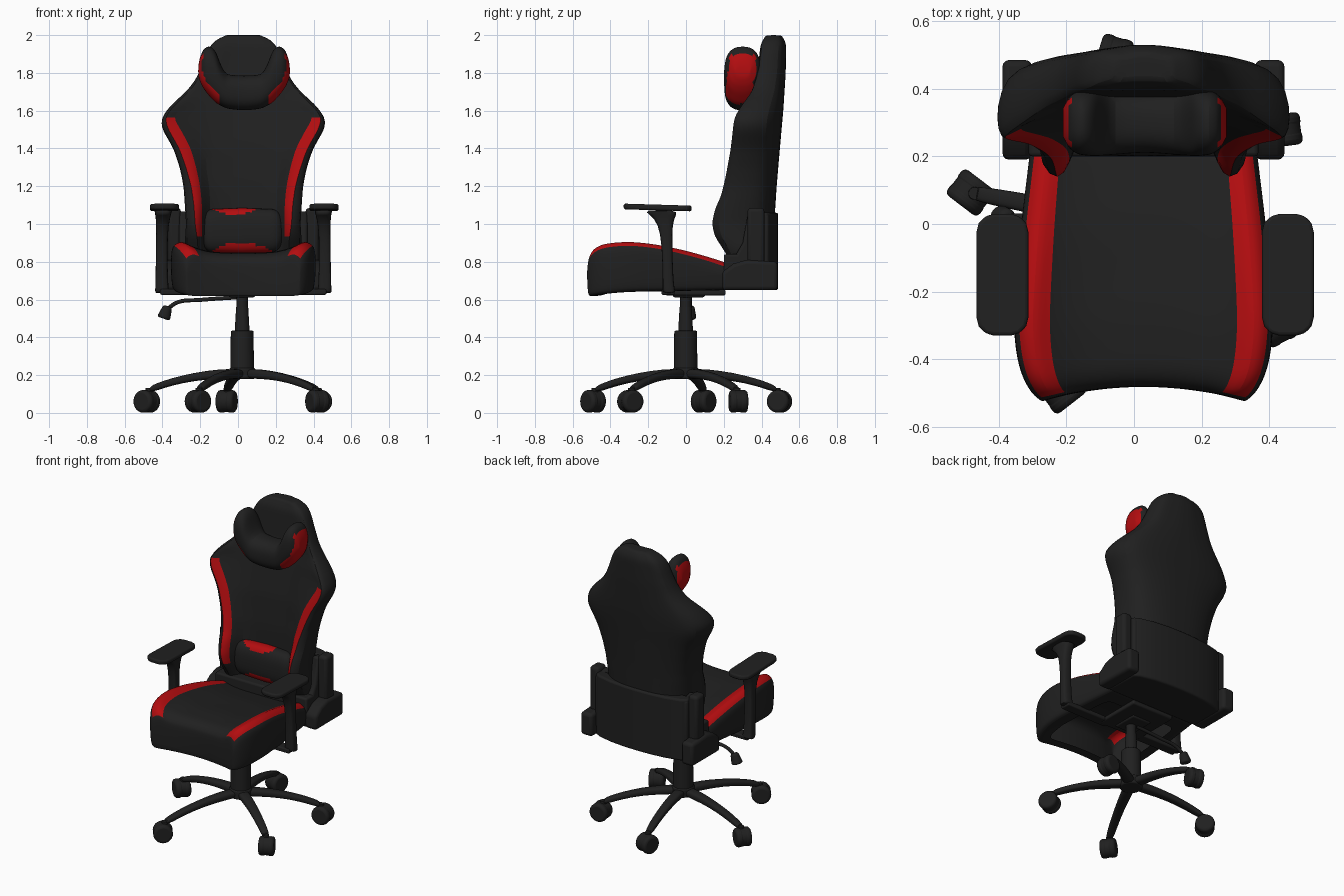
import bpy, bmesh, math
from mathutils import Vector, Matrix

if "Cube" in bpy.data.objects:
    bpy.data.objects.remove(bpy.data.objects["Cube"])

CX = 0.028  # symmetry plane of the upholstery


def material(name, rgb):
    m = bpy.data.materials.new(name)
    m.diffuse_color = (*rgb, 1)
    m.use_nodes = True
    m.node_tree.nodes["Principled BSDF"].inputs["Base Color"].default_value = m.diffuse_color
    return m


MATS = [material("black", (0.0145, 0.0145, 0.0145)), material("red", (0.45, 0.004, 0.005))]


def finish(name, bm, subsurf=0, bevel=0, angle=40):
    bmesh.ops.recalc_face_normals(bm, faces=bm.faces)
    me = bpy.data.meshes.new(name)
    bm.to_mesh(me)
    bm.free()
    ob = bpy.data.objects.new(name, me)
    bpy.context.collection.objects.link(ob)
    for m in MATS:
        me.materials.append(m)
    if bevel:
        b = ob.modifiers.new("bevel", 'BEVEL')
        b.width, b.segments, b.limit_method = bevel, 3, 'ANGLE'
    if subsurf:
        s = ob.modifiers.new("subsurf", 'SUBSURF')
        s.levels = s.render_levels = subsurf
    bpy.ops.object.select_all(action='DESELECT')
    ob.select_set(True)
    bpy.context.view_layer.objects.active = ob
    bpy.ops.object.shade_smooth_by_angle(angle=math.radians(angle))
    return ob


def loft(name, rings, rule=None, subsurf=1, dx=0.0):
    """Skin closed rings; rule(face, row, col) gives the material, -1 removes the face."""
    bm = bmesh.new()
    vs = [[bm.verts.new((p[0] + dx, p[1], p[2])) for p in r] for r in rings]
    n, info = len(rings[0]), []
    for i in range(len(vs) - 1):
        for j in range(n):
            k = (j + 1) % n
            info.append((bm.faces.new((vs[i][j], vs[i][k], vs[i + 1][k], vs[i + 1][j])), i, j))
    for r in (vs[0], vs[-1]):
        for i in range(n // 2 - 1):
            info.append((bm.faces.new((r[i], r[i + 1], r[n - 2 - i], r[n - 1 - i])), -1, -1))
    bmesh.ops.recalc_face_normals(bm, faces=bm.faces)
    dead = []
    if rule:
        for f, i, j in info:
            m = rule(f, i, j)
            if m < 0:
                dead.append(f)
            else:
                f.material_index = m
    bmesh.ops.delete(bm, geom=dead, context='FACES_ONLY')
    return finish(name, bm, subsurf)


def lerp(t, x):
    """Read a value from a small table of (position, value)."""
    for (a, u), (b, v) in zip(t, t[1:]):
        if x <= b:
            return u + (v - u) * max(0, (x - a) / (b - a))
    return t[-1][1]


def sym(top, bot):
    """Mirror half sections (top: centre outward, bot: outer inward) into one ring."""
    m = lambda p: (-p[0], p[1], p[2])
    return [m(p) for p in top[:0:-1]] + top + bot + [m(p) for p in bot[-2::-1]]


def oval(n=16, e=0.8):
    out = []
    for i in range(n):
        a = 2 * math.pi * (i + 0.5) / n
        c, s = math.cos(a), math.sin(a)
        out.append((math.copysign(abs(c) ** e, c), math.copysign(abs(s) ** e, s)))
    return out


def box(name, x0, x1, y0, y1, z0, z1, bevel=0.012):
    bm = bmesh.new()
    bmesh.ops.create_cube(bm, size=1, matrix=Matrix.Translation(((x0 + x1) / 2, (y0 + y1) / 2, (z0 + z1) / 2))
                          @ Matrix.Diagonal((abs(x1 - x0), y1 - y0, z1 - z0, 1)))
    return finish(name, bm, bevel=bevel)


def prism(name, pts, offset, bevel):
    bm = bmesh.new()
    f = bm.faces.new([bm.verts.new(p) for p in pts])
    ext = bmesh.ops.extrude_face_region(bm, geom=[f], use_keep_orig=True)
    bmesh.ops.translate(bm, verts=[v for v in ext["geom"] if isinstance(v, bmesh.types.BMVert)], vec=offset)
    return finish(name, bm, bevel=bevel)


def cyl(name, p, r1, r2, depth, axis=(0, 0, 1), bevel=0.0):
    bm = bmesh.new()
    rot = Vector(axis).to_track_quat('Z', 'Y').to_matrix().to_4x4()
    bmesh.ops.create_cone(bm, cap_ends=True, segments=28, radius1=r1, radius2=r2, depth=depth,
                          matrix=Matrix.Translation(p) @ rot)
    return finish(name, bm, bevel=bevel)


# Backrest: winged shell lofted upward, red bolster stripes
W = [(.76, .29), (.87, .315), (1, .305), (1.2, .318), (1.3, .338), (1.4, .372), (1.5, .43), (1.55, .441), (1.62, .395),
     (1.7, .305), (1.76, .255), (1.85, .215), (1.93, .185), (1.97, .155), (2.0, .09)]
YF = [(.76, .25), (.87, .185), (.93, .14), (1, .122), (1.08, .14), (1.15, .175), (1.25, .2), (1.4, .228), (1.56, .245),
      (1.62, .28), (1.7, .345), (1.8, .378), (1.95, .4), (2.0, .43)]
YC = [(.76, .3), (1, .28), (1.2, .285), (1.4, .305), (1.6, .345), (1.75, .375), (1.95, .398), (2.0, .425)]
YB = [(.76, .455), (1, .467), (1.2, .48), (1.4, .497), (1.6, .515), (1.8, .528), (1.96, .53), (2.0, .505)]
RI = [(.9, .222), (1.1, .217), (1.2, .225), (1.3, .245), (1.4, .28), (1.5, .345), (1.55, .392), (1.575, .412)]
RO = [(.9, .228), (1, .252), (1.1, .26), (1.2, .278), (1.3, .31), (1.4, .346), (1.5, .402), (1.575, .42)]


def back_ring(z):
    w, f, c, b = lerp(W, z), lerp(YF, z), lerp(YC, z), lerp(YB, z)
    ri, ro = min(lerp(RI, z), .84 * w if z > 1.6 else .92 * w), min(lerp(RO, z), .955 * w)
    inn, d = min(.205, .85 * ri), b - f
    top = [(0, c, z), (inn / 2, c, z), (inn, c - .005, z), (ri, f + .3 * (c - f), z), (ro, f, z), (w * .995, f + .12 * d, z)]
    bot = [(w, f + .4 * d, z), (.94 * w, f + .72 * d, z), (.77 * w, b - .12 * d, z), (.5 * w, b - .01, z),
           (.25 * w, b, z), (0, b, z)]
    return sym(top, bot)


rows = [.76 + .035 * i for i in range(35)] + [1.975, 1.992, 2.0]
loft("backrest", [back_ring(z) for z in rows],
     lambda f, i, j: int(j in (1, 8) and .92 < f.calc_center_median().z < 1.565), 1, CX)

# Seat: hollow underneath, red bolsters
SP = [(-.525, .82), (-.505, .862), (-.46, .892), (-.4, .905), (-.3, .912), (-.15, .898), (0, .862), (.1, .835), (.22, .795)]
SC = [(-.525, .79), (-.505, .825), (-.46, .845), (-.3, .85), (0, .82), (.22, .77)]
SW = [(-.525, .3), (-.505, .328), (-.45, .362), (-.38, .38), (-.3, .386), (-.15, .376), (0, .362), (.22, .335)]


def seat_ring(y):
    w, p, c = lerp(SW, y), lerp(SP, y), lerp(SC, y)
    zb = lerp([(-.525, .618), (-.35, .64), (.22, .65)], y)
    k, d = lerp([(-.525, .045), (-.15, 0)], y), p - c
    top = [(0, c), (.12, c), (.2, c + .15 * d), (.74 * w, c + .6 * d), (.85 * w, p + .004), (.975 * w, p - .022), (w, p - .065)]
    bot = [(w, .73), (.98 * w, zb + .02), (.945 * w, zb), (.75 * w, zb), (.2, zb), (.1, zb), (0, zb)]
    put = lambda q: (q[0], y + k * (1 - min(1, q[0] / .3) ** 2), q[1])
    return sym([put(q) for q in top], [put(q) for q in bot])


def seat_rule(f, i, j):
    y = f.calc_center_median().y
    if 16 <= j <= 21 and -.42 < y < .15:
        return -1
    return int(j in (1, 2, 9, 10) and i >= 1)


loft("seat", [seat_ring(y) for y in (-.525, -.515, -.5, -.46, -.4, -.3, -.2, -.1, 0, .1, .2, .22)], seat_rule, 2, CX)

# Neck pillow: saddle shape with raised ears and red ends
NT = [(0, 1.785), (.09, 1.79), (.12, 1.83), (.15, 1.92), (.185, 1.945), (.215, 1.925), (.232, 1.89), (.243, 1.84)]
NB = [(0, 1.6), (.09, 1.61), (.15, 1.64), (.2, 1.695), (.225, 1.735), (.243, 1.78)]
NR = [(0, .088), (.15, .1), (.2, .095), (.225, .075), (.243, .04)]
halves = [0, .05, .09, .11, .13, .145, .16, .175, .19, .205, .215, .225, .235, .243]


def neck_ring(x):
    a = abs(x)
    t, b, r = lerp(NT, a), lerp(NB, a), lerp(NR, a)
    return [(x, .3 + r * u, (t + b) / 2 + (t - b) / 2 * v) for u, v in oval(32)]


def neck_rule(f, i, j):
    c, n = f.calc_center_median(), f.normal
    x = c.x - CX - .004
    out = math.copysign(1, x) * n.x * .85 - n.z * .4
    y = c.y - .29 - .12 * (c.z - 1.78)  # panel leans back towards the top
    return int(abs(x) > .13 and out > .42 and abs(y) < .072 and 1.635 < c.z < 1.9)


xs = [-x for x in halves[:0:-1]] + halves
loft("neck_pillow", [neck_ring(x) for x in xs], neck_rule, 1, CX + .004)

# Lumbar pillow with red panels on its upper and lower edges
LR = [(0, 1), (.17, .95), (.2, .8), (.213, .5)]
lx = [.0175 * i for i in range(11)] + [.19, .205, .213]
lx = [-x for x in lx[:0:-1]] + lx


def lumbar_rule(f, i, j):
    c = f.calc_center_median()
    x, z = c.x - .02, c.z - .965
    return int(c.y < .29 and (z > .084 + .03 * ((x + .04) / .11) ** 2 or z < -.062 - .045 * (x / .15) ** 2))


loft("lumbar_pillow", [[(x, .27 + .07 * lerp(LR, abs(x)) * u, .965 + .12 * lerp(LR, abs(x)) * v) for u, v in oval(32, .75)]
                       for x in lx], lumbar_rule, 1, CX - .006)

# Rear bracket: curved base and back panel, side boxes and posts
curve = [(.34, .43), (.3, .452), (.2, .475), (.1, .485), (0, .488)]
curve = curve + [(-x, y) for x, y in curve[-2::-1]]
for name, y0, z0, h in (("rear_base", .2, .65, .19), ("rear_panel", .38, .66, .4)):
    prism(name, [(CX + x, y, z0) for x, y in [(.34, y0)] + curve + [(-.34, y0)]], (0, 0, h), .012)
for s, side in ((-1, "left"), (1, "right")):
    X = lambda v: CX + s * v
    prism(f"{side}_rear_box", [(X(.33), y, z) for y, z in ((.19, .65), (.19, .745), (.25, .79), (.32, .81), (.485, .8), (.485, .65))],
          (s * .087, 0, 0), .02)
    prism(f"{side}_side_cover", [(X(.29), y, z) for y, z in ((.2, .7), (.2, .78), (.26, .83), (.3, .9), (.33, 1.07), (.44, 1.05), (.44, .7))],
          (s * .05, 0, 0), .015)
    box(f"{side}_rear_post", X(.33), X(.4), .325, .415, .78, 1.085, .02)

    # Armrest: pad, post and bracket
    pad = []
    for qx, qy, a0 in ((1, 1, 0), (-1, 1, 90), (-1, -1, 180), (1, -1, 270)):
        for a in (0, 30, 60, 90):
            t = math.radians(a0 + a)
            y = -.15 + qy * .125 + .055 * math.sin(t)
            pad.append((X(.422) + .005 + qx * .025 + .052 * math.cos(t), y, 1.068 - .03 * y))
    prism(f"{side}_arm_pad", pad, (0, 0, .03), .01)
    post = [(.635, .43, .036, -.09, .03), (.645, .43, .038, -.09, .036), (.68, .432, .034, -.095, .028), (.9, .432, .03, -.1, .028),
            (1.0, .428, .034, -.11, .038), (1.05, .424, .042, -.12, .07), (1.075, .424, .05, -.14, .1)]
    loft(f"{side}_arm_post", [[(X(c) + hx * u, y + hy * v, z) for u, v in oval(12, .6)] for z, c, hx, y, hy in post])
    box(f"{side}_arm_bracket", X(.1), X(.44), -.13, -.06, .625, .655, .008)

# Tilt mechanism and lever
box("mechanism_plate", -.13, .18, -.11, .21, .622, .652, .01)
box("mechanism_housing", -.05, .09, -.07, .1, .612, .7, .01)
cu = bpy.data.curves.new("lever", 'CURVE')
cu.dimensions, cu.bevel_depth, cu.bevel_resolution = '3D', .011, 3
sp = cu.splines.new('BEZIER')
path = [(0, .02, .612), (-.2, .02, .598), (-.32, .02, .585), (-.38, .02, .545)]
sp.bezier_points.add(len(path) - 1)
for b, p in zip(sp.bezier_points, path):
    b.co, b.handle_left_type, b.handle_right_type = p, 'AUTO', 'AUTO'
cu.materials.append(MATS[0])
bpy.context.collection.objects.link(bpy.data.objects.new("lever", cu))
cyl("lever_knob", (-.383, .02, .532), .036, .024, .07, (.35, 0, 1), .012)

# Gas lift
HX, HY = .022, -.002
cyl("lift_sleeve", (HX, HY, .32), .063, .06, .23, bevel=.006)
cyl("lift_piston_lower", (HX, HY, .49), .04, .032, .14)
cyl("lift_piston_upper", (HX, HY, .59), .03, .03, .1)
cyl("base_hub", (HX, HY, .21), .07, .068, .06, bevel=.01)

# Five-spoke base with twin-wheel casters
ends = [(-.483, .093), (-.06, .495), (.435, .277), (.42, -.295), (-.212, -.492)]
leg = [(.02, .208, .036, .028), (.12, .206, .034, .026), (.25, .193, .03, .022), (.38, .163, .027, .02),
       (.45, .138, .025, .02), (.49, .125, .02, .016)]
for i, (ex, ey) in enumerate(ends, 1):
    d = Vector((ex - HX, ey - HY, 0))
    k, d = d.length / .505, d.normalized()
    n = Vector((-d.y, d.x, 0))
    loft(f"base_leg_{i}", [[Vector((HX, HY, z)) + d * r * k + n * hw * u + Vector((0, 0, hh * v)) for u, v in oval(12, .7)]
                           for r, z, hw, hh in leg])
    ax = (n + d * .5).normalized()
    c = Vector((ex, ey, .061))
    for s in (-1, 1):
        cyl(f"caster_{i}_wheel_{'ab'[s > 0]}", c + ax * s * .026, .06, .06, .044, ax, .016)
    cyl(f"caster_{i}_hood", c + Vector((0, 0, .001)), .058, .058, .04, ax)
    cyl(f"caster_{i}_stem", c + Vector((0, 0, .035)) - d * .012, .022, .018, .07)
